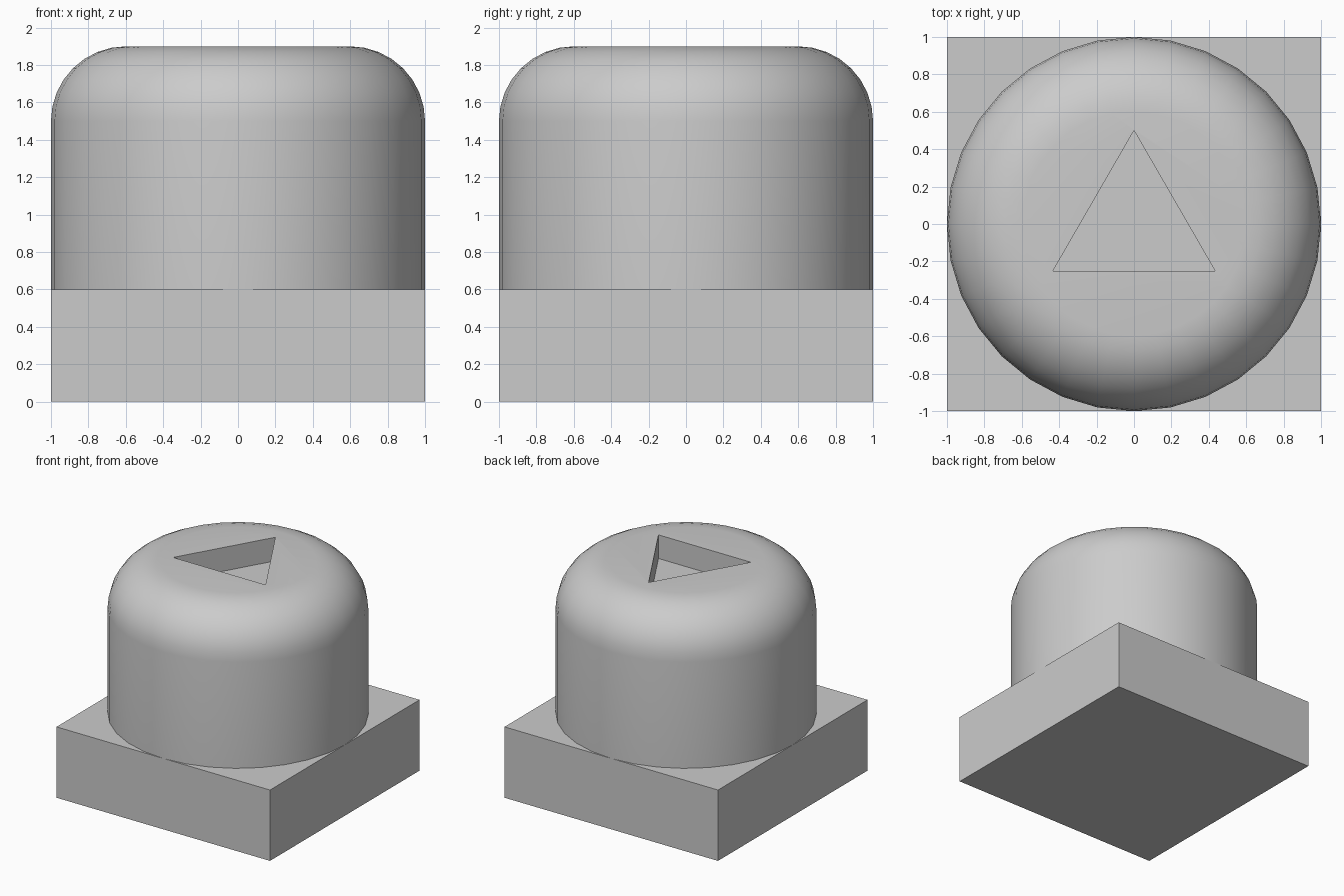
import bpy
from math import radians

if "Cube" in bpy.data.objects:
    bpy.data.objects.remove(bpy.data.objects["Cube"], do_unlink=True)

GREY = (0.6, 0.6, 0.6, 1)
grey = bpy.data.materials.new("plain grey")
grey.use_nodes = True
grey.diffuse_color = GREY
grey.node_tree.nodes["Principled BSDF"].inputs["Base Color"].default_value = GREY


def finish(name):
    obj = bpy.context.object
    obj.name = name
    obj.data.materials.append(grey)
    return obj


def apply_modifiers(obj):
    bpy.ops.object.select_all(action="DESELECT")
    obj.select_set(True)
    bpy.context.view_layer.objects.active = obj
    for mod in list(obj.modifiers):
        bpy.ops.object.modifier_apply(modifier=mod.name)


# Square base slab
bpy.ops.mesh.primitive_cube_add(size=1, location=(0, 0, 0.3))
base = finish("base")
base.scale = (2, 2, 0.6)
bpy.ops.object.transform_apply(location=False, rotation=False, scale=True)

# Round cap with a rolled top rim
bpy.ops.mesh.primitive_cylinder_add(vertices=32, radius=1, depth=1.3, location=(0, 0, 1.25))
cap = finish("round_cap")
weights = cap.data.attributes.new("bevel_weight_edge", "FLOAT", "EDGE")
for edge in cap.data.edges:
    top = all(cap.data.vertices[v].co.z > 0 for v in edge.vertices)
    weights.data[edge.index].value = 1.0 if top else 0.0
bevel = cap.modifiers.new("rim", "BEVEL")
bevel.limit_method = "WEIGHT"
bevel.width = 0.4
bevel.segments = 8

# Triangular pocket sunk into the top
bpy.ops.mesh.primitive_cylinder_add(vertices=3, radius=0.5, depth=0.4, location=(0, 0, 1.9))
cutter = finish("pocket_cutter")
cutter.hide_render = True
pocket = cap.modifiers.new("pocket", "BOOLEAN")
pocket.operation = "DIFFERENCE"
pocket.solver = "EXACT"
pocket.object = cutter
apply_modifiers(cap)
bpy.data.objects.remove(cutter, do_unlink=True)

bpy.ops.object.shade_smooth_by_angle(angle=radians(30))
